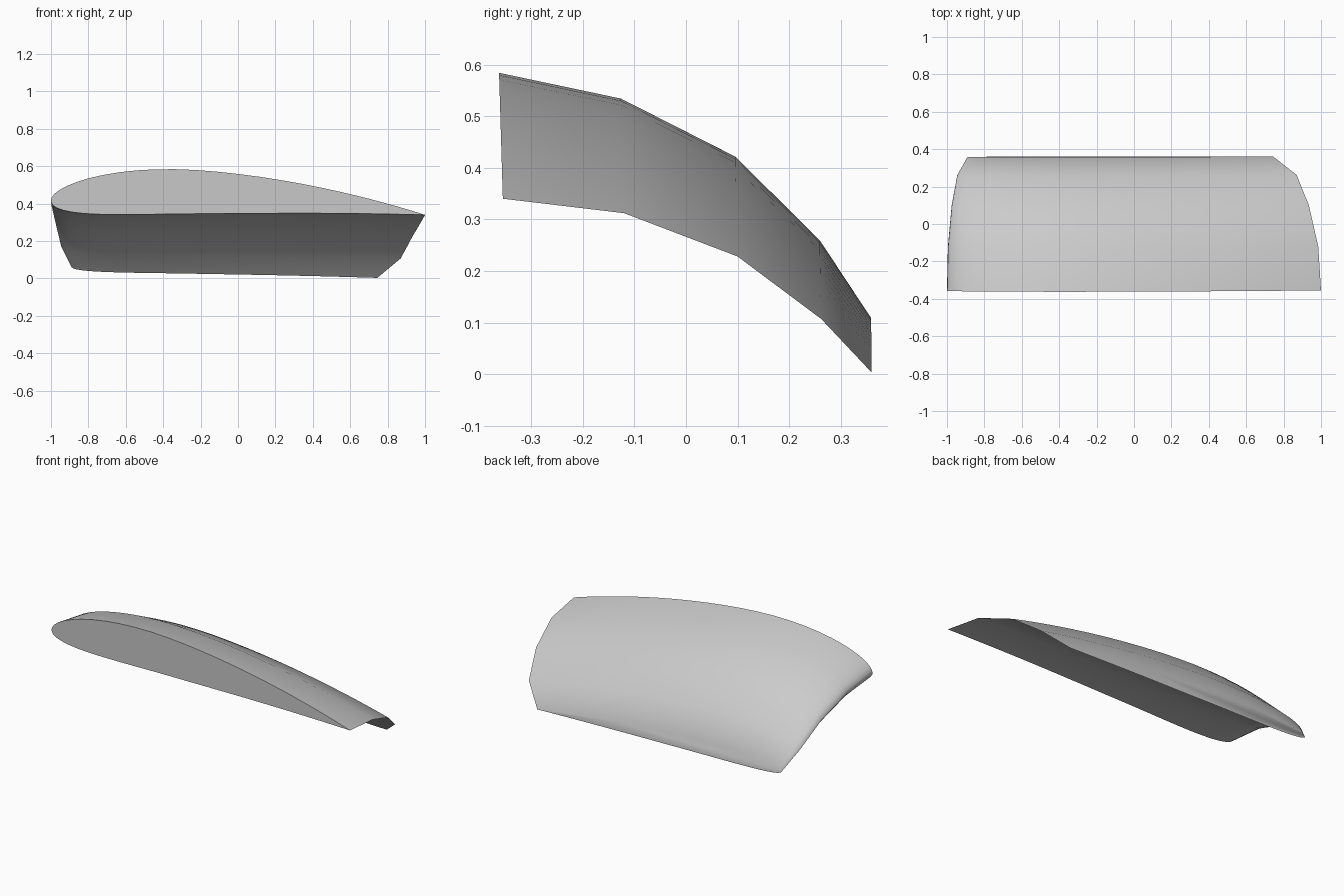
import bpy, bmesh, math

cube = bpy.data.objects.get("Cube")
if cube:
    bpy.data.objects.remove(cube)

# Grey paint
grey = bpy.data.materials.new("light_grey")
grey.use_nodes = True
colour = (0.6, 0.6, 0.6, 1)
grey.diffuse_color = colour
grey.node_tree.nodes["Principled BSDF"].inputs["Base Color"].default_value = colour

SIDE = 28          # points along each surface
PITCH = 0.035      # nose-up slope of the chord
LEAN = 0.03        # forward lean of each section

# Stations: nose x, tail x, y, tail z, section flattening
STATIONS = [
    (-1.0, 1.0, -0.355, 0.34, 1.0),
    (-0.995, 0.985, -0.12, 0.312, 0.90),
    (-0.975, 0.935, 0.10, 0.228, 0.79),
    (-0.945, 0.87, 0.262, 0.107, 0.61),
    (-0.89, 0.745, 0.36, 0.003, 0.41),
]


def aerofoil():
    """Cambered section, from tail over the top to the nose and back below."""
    def point(t, side):
        half = 0.6 * (0.2969 * math.sqrt(t) - 0.126 * t - 0.3516 * t**2
                      + 0.2843 * t**3 - 0.1036 * t**4)
        p, m = 0.4, 0.04
        if t < p:
            camber, slope = m / p**2 * (2 * p * t - t * t), 2 * m / p**2 * (p - t)
        else:
            q = m / (1 - p)**2
            camber, slope = q * (1 - 2 * p + 2 * p * t - t * t), 2 * q * (p - t)
        a = math.atan(slope)
        return t - side * half * math.sin(a), camber + side * half * math.cos(a)

    ts = [(1 - math.cos(math.pi * i / SIDE)) / 2 for i in range(SIDE + 1)]
    return [point(t, 1) for t in reversed(ts)] + [point(t, -1) for t in ts[1:-1]]


# Loft the curved wing tip through its stations
bm = bmesh.new()
rings = []
for nose, tail, y, z, flat in STATIONS:
    chord = tail - nose
    ring = []
    for u, v in aerofoil():
        h = chord * (PITCH * (1 - u) + v * flat)
        ring.append(bm.verts.new((nose + u * chord, y - LEAN * flat * h, z + h)))
    rings.append(ring)
for a, b in zip(rings, rings[1:]):
    for i in range(len(a)):
        j = (i + 1) % len(a)
        bm.faces.new((a[i], a[j], b[j], b[i]))

# Flat root and tip caps
bm.faces.new(rings[0])
bm.faces.new(rings[-1])
bmesh.ops.recalc_face_normals(bm, faces=bm.faces)

mesh = bpy.data.meshes.new("wing_tip")
bm.to_mesh(mesh)
bm.free()
mesh.materials.append(grey)
wing = bpy.data.objects.new("wing_tip", mesh)
bpy.context.collection.objects.link(wing)
bpy.context.view_layer.objects.active = wing
wing.select_set(True)
bpy.ops.object.shade_smooth_by_angle(angle=math.radians(40))
